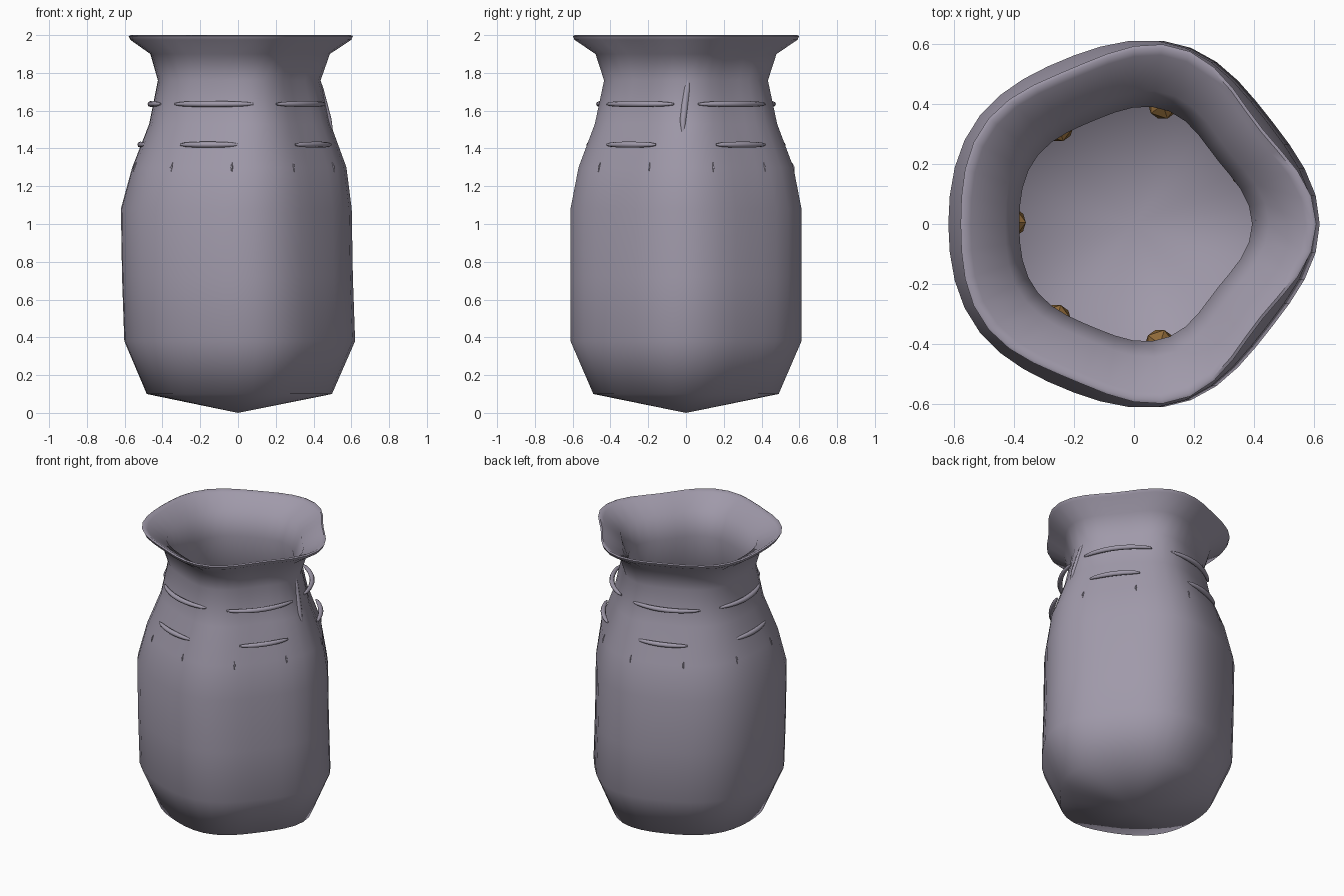
import bpy, bmesh, math
from mathutils import Vector

if "Cube" in bpy.data.objects:
    bpy.data.objects.remove(bpy.data.objects["Cube"])


def material(name, rgb):
    m = bpy.data.materials.new(name)
    m.diffuse_color = (*rgb, 1)
    m.use_nodes = True
    m.node_tree.nodes["Principled BSDF"].inputs["Base Color"].default_value = m.diffuse_color
    return m


CLOTH = material("grey_mauve_cloth", (0.35, 0.32, 0.40))
BROWN = material("brown_bead", (0.27, 0.14, 0.04))


def finish(bm, name, mat, angle=60):
    bmesh.ops.recalc_face_normals(bm, faces=bm.faces)
    me = bpy.data.meshes.new(name)
    bm.to_mesh(me)
    bm.free()
    me.materials.append(mat)
    ob = bpy.data.objects.new(name, me)
    bpy.context.collection.objects.link(ob)
    if angle:
        bpy.ops.object.select_all(action='DESELECT')
        ob.select_set(True)
        bpy.context.view_layer.objects.active = ob
        bpy.ops.object.shade_smooth_by_angle(angle=math.radians(angle))
    return ob


def lobes(t):
    return math.cos(5 * t) + 0.6 * math.cos(4 * t) - 0.4 * math.cos(t)


# Sack: (height, radius, lobe strength, x shift), outside up then inside down
PROFILE = [
    (0.10, 0.483, 0.025, 0), (0.38, 0.602, 0.025, 0), (0.72, 0.602, 0.025, -0.012),
    (1.08, 0.602, 0.025, -0.018), (1.30, 0.557, 0.03, -0.003), (1.53, 0.470, 0.035, 0),
    (1.76, 0.421, 0.038, -0.003), (1.90, 0.464, 0.04, 0), (1.975, 0.570, 0.043, 0),
    (1.995, 0.579, 0.043, 0), (2.00, 0.568, 0.043, 0), (1.985, 0.545, 0.043, 0),
    (1.91, 0.430, 0.04, 0), (1.76, 0.380, 0.038, -0.003), (1.53, 0.430, 0.035, 0),
    (1.30, 0.517, 0.03, -0.003), (1.08, 0.562, 0.025, -0.018), (0.72, 0.562, 0.025, -0.012),
    (0.38, 0.562, 0.025, 0), (0.14, 0.455, 0.025, 0),
]
N = 40
bm = bmesh.new()
rings = []
for z, r, a, sx in PROFILE:
    ring = []
    for i in range(N):
        t = 2 * math.pi * i / N
        q = r * (1 + a * lobes(t))
        ring.append(bm.verts.new((q * math.cos(t) + sx, q * math.sin(t), z)))
    rings.append(ring)
for lo, hi in zip(rings, rings[1:]):
    for i in range(N):
        j = (i + 1) % N
        bm.faces.new((lo[i], lo[j], hi[j], hi[i]))
for ring, z in ((rings[0], 0.0), (rings[-1], 0.04)):
    tip = bm.verts.new((0, 0, z))
    for i in range(N):
        bm.faces.new((ring[i], ring[(i + 1) % N], tip))
finish(bm, "sack_body", CLOTH)


def tube(name, pts, radius, taper=True, sides=8):
    """Tube along points, optionally thinning to both ends."""
    bm = bmesh.new()
    pts = [Vector(p) for p in pts]
    n = len(pts) - 1
    loops = []
    for k, p in enumerate(pts):
        d = (pts[min(k + 1, n)] - pts[max(k - 1, 0)]).normalized()
        ref = Vector((0, 0, 1)) if abs(d.z) < 0.7 else Vector((0, 1, 0))
        u = d.cross(ref).normalized()
        v = d.cross(u)
        s = radius * (0.35 + 0.65 * math.sin(math.pi * k / n) ** 0.5) if taper else radius
        loops.append([bm.verts.new(p + s * (u * math.cos(w) + v * math.sin(w)))
                      for w in (2 * math.pi * i / sides for i in range(sides))])
    for a, b in zip(loops, loops[1:]):
        for i in range(sides):
            j = (i + 1) % sides
            bm.faces.new((a[i], a[j], b[j], b[i]))
    bm.faces.new(loops[0])
    bm.faces.new(loops[-1])
    return finish(bm, name, CLOTH)


# Fold ridges around the shoulder, two rows of five
for row, (z, r, half) in enumerate(((1.635, 0.463, 28), (1.42, 0.517, 18))):
    for k in range(5):
        mid = 36 + 72 * k
        arc = [math.radians(mid + half * (s / 6 - 1)) for s in range(13)]
        tube(f"fold_ridge_{row}_{k}",
             [(r * math.cos(t), r * math.sin(t), z) for t in arc], 0.016)

# Cord end on the right side of the neck
tube("side_cord", [(0.412, 0.015, 1.80), (0.433, 0.006, 1.72), (0.455, -0.006, 1.63),
                   (0.478, -0.015, 1.55), (0.497, -0.018, 1.48)], 0.02)

# Small stitches round the shoulder
for k in range(10):
    t = math.radians(15 + 36 * k)
    q = 0.557 * (1 + 0.03 * lobes(t)) - 0.002
    c, s = math.cos(t), math.sin(t)
    tube(f"stitch_{k}", [((q + d) * c - 0.003, (q + d) * s, z)
                         for d, z in ((0.005, 1.275), (0.002, 1.30), (-0.008, 1.325))],
         0.006, sides=6)

# Faceted beads inside, below the neck
for k in range(7):
    t = math.radians(25 + 360 / 7 * k)
    bm = bmesh.new()
    bmesh.ops.create_icosphere(bm, subdivisions=1, radius=0.055)
    bmesh.ops.translate(bm, verts=bm.verts,
                        vec=(0.41 * math.cos(t), 0.41 * math.sin(t), 1.43))
    finish(bm, f"inner_bead_{k}", BROWN, 0)
